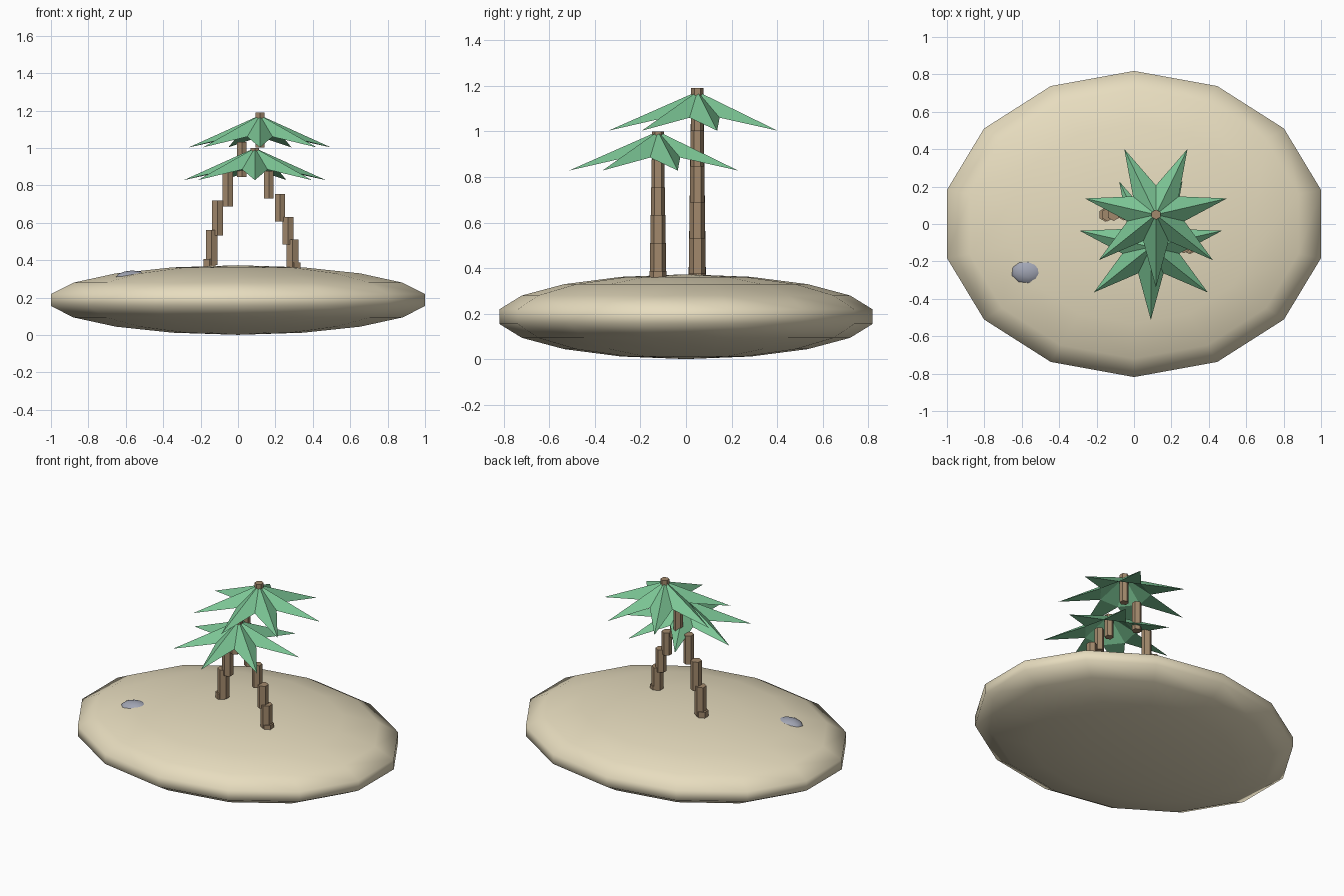
import bpy, bmesh, math
from mathutils import Matrix, Vector

if "Cube" in bpy.data.objects:
    bpy.data.objects.remove(bpy.data.objects["Cube"])


def material(name, rgb):
    m = bpy.data.materials.new(name)
    m.diffuse_color = (*rgb, 1)
    m.use_nodes = True
    m.node_tree.nodes["Principled BSDF"].inputs["Base Color"].default_value = m.diffuse_color
    return m


SAND = material("sand", (0.80, 0.72, 0.52))
BARK = material("bark", (0.36, 0.25, 0.15))
LEAF = material("leaf", (0.20, 0.56, 0.30))
STONE = material("stone", (0.36, 0.38, 0.46))


def finish(bm, name, mat, smooth=False):
    bmesh.ops.recalc_face_normals(bm, faces=bm.faces)
    for f in bm.faces:
        f.smooth = smooth
    me = bpy.data.meshes.new(name)
    bm.to_mesh(me)
    bm.free()
    me.materials.append(mat)
    ob = bpy.data.objects.new(name, me)
    bpy.context.collection.objects.link(ob)
    return ob


def ellipsoid(name, mat, centre, radii, segments, rings):
    bm = bmesh.new()
    bmesh.ops.create_uvsphere(bm, u_segments=segments, v_segments=rings, radius=1,
                              matrix=Matrix.Translation(centre) @ Matrix.Diagonal((*radii, 1)))
    return finish(bm, name, mat, True)


# Stack of six hexagonal pieces bending along a parabola
def trunk(name, x, y, z, bend, step):
    bm = bmesh.new()
    for i in range(6):
        r = 0.038 - 0.0022 * i
        pos = Matrix.Translation((x + bend * i * i, y, z + step * i))
        bmesh.ops.create_cone(bm, cap_ends=True, segments=6, radius1=r, radius2=r,
                              depth=step * 1.2, matrix=pos)
    finish(bm, name, BARK)


# Seven ridged, drooping leaves around the trunk top
def crown(name, x, y, z):
    bm = bmesh.new()
    for i in range(7):
        turn = Matrix.Translation((x, y, z)) @ Matrix.Rotation(
            -math.pi / 2 + i * math.tau / 7, 4, 'Z')
        pts = [(0, 0, 0), (0.14, 0.068, -0.115), (0.39, 0, -0.172), (0.14, -0.068, -0.115)]
        a, l, t, r = [bm.verts.new(turn @ Vector(p)) for p in pts]
        for face in ((a, t, l), (a, r, t), (a, l, r), (l, t, r)):
            bm.faces.new(face)
    finish(bm, name, LEAF)


# Island and half-buried rock
ellipsoid("island", SAND, (0, 0, 0.187), (1.0415, 0.831, 0.186), 14, 9)
ellipsoid("rock", STONE, (-0.565, -0.252, 0.295), (0.1, 0.078, 0.05), 10, 7)

# Tall back palm
trunk("tall_trunk", -0.152, 0.05, 0.311, 0.0108, 0.157)
crown("tall_leaves", 0.117, 0.05, 1.175)

# Short front palm
trunk("short_trunk", 0.30, -0.123, 0.3135, -0.0084, 0.1225)
crown("short_leaves", 0.09, -0.123, 1.0)
